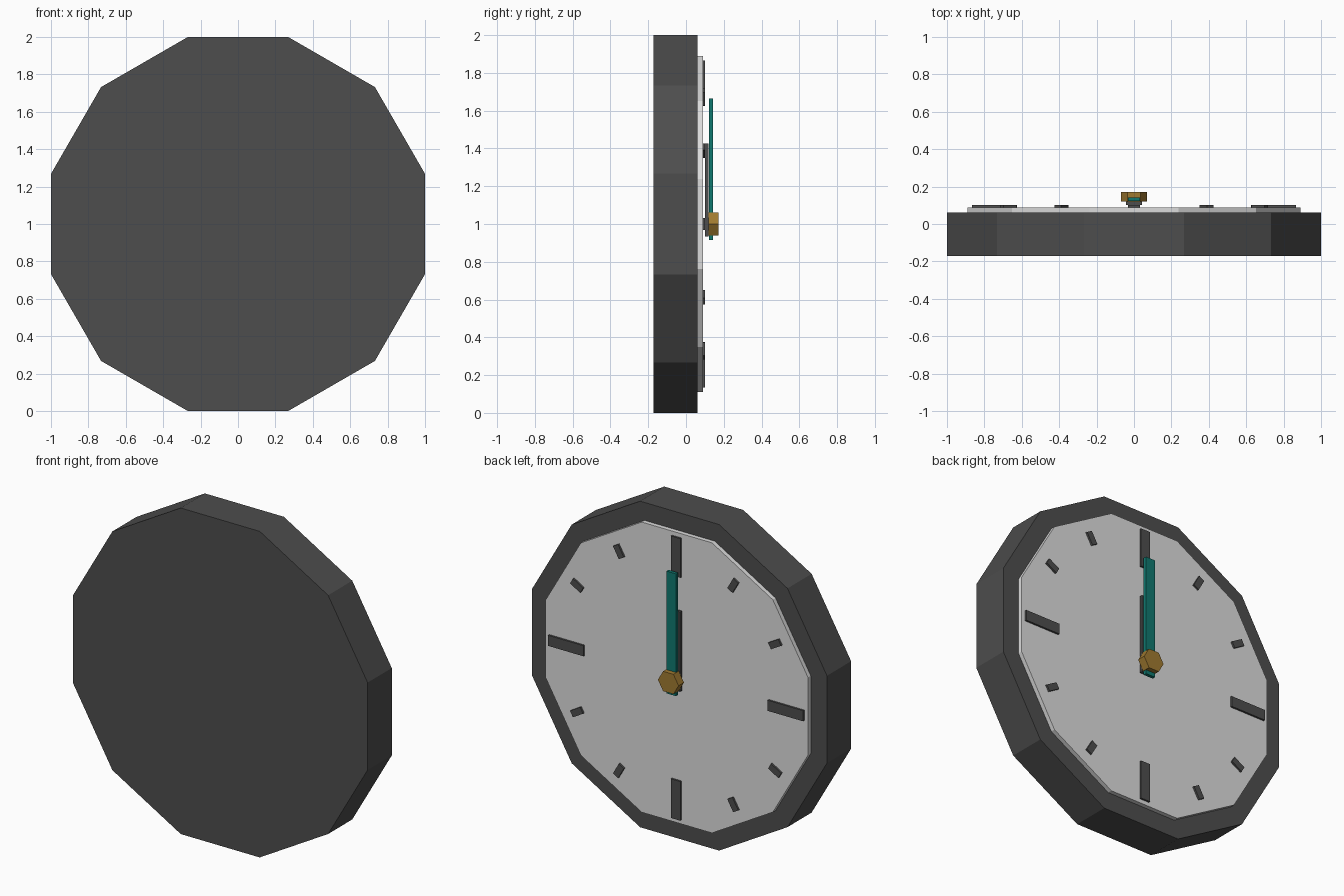
import bpy, bmesh, math
from mathutils import Matrix

if "Cube" in bpy.data.objects:
    bpy.data.objects.remove(bpy.data.objects["Cube"])


def material(name, rgb):
    m = bpy.data.materials.new(name)
    m.diffuse_color = (*rgb, 1)
    m.use_nodes = True
    m.node_tree.nodes["Principled BSDF"].inputs["Base Color"].default_value = m.diffuse_color
    return m


DARK = material("charcoal", (0.075, 0.075, 0.075))
PALE = material("pale grey", (0.72, 0.72, 0.72))
TEAL = material("teal", (0.005, 0.19, 0.16))
GOLD = material("brass", (0.35, 0.195, 0.03))
CENTRE = Matrix.Translation((0, 0, 1))


def finish(name, bm, mat):
    bmesh.ops.recalc_face_normals(bm, faces=bm.faces)
    mesh = bpy.data.meshes.new(name)
    bm.to_mesh(mesh)
    bm.free()
    mesh.materials.append(mat)
    ob = bpy.data.objects.new(name, mesh)
    bpy.context.collection.objects.link(ob)
    return ob


def prism(name, sides, radius, y0, y1, turn, mat):
    """Regular prism along y, centred on the clock axis."""
    bm = bmesh.new()
    ring = [(radius * math.cos(turn + math.tau * i / sides),
             radius * math.sin(turn + math.tau * i / sides)) for i in range(sides)]
    face = bm.faces.new([bm.verts.new((x, y0, 1 + z)) for x, z in ring])
    ext = bmesh.ops.extrude_face_region(bm, geom=[face], use_keep_orig=True)
    moved = [v for v in ext["geom"] if isinstance(v, bmesh.types.BMVert)]
    bmesh.ops.translate(bm, verts=moved, vec=(0, y1 - y0, 0))
    return finish(name, bm, mat)


def bar(name, width, r0, r1, y0, y1, mat, angle=0):
    """Flat bar from radius r0 to r1, turned around the clock axis."""
    bm = bmesh.new()
    bmesh.ops.create_cube(bm, size=1, matrix=(
        CENTRE @ Matrix.Rotation(angle, 4, 'Y')
        @ Matrix.Translation((0, (y0 + y1) / 2, (r0 + r1) / 2))
        @ Matrix.Diagonal((width, y1 - y0, r1 - r0, 1))))
    return finish(name, bm, mat)


# Twelve-sided case and dial plate
FLAT = 1 / math.cos(math.pi / 12)
prism("case", 12, FLAT, -0.172, 0.062, math.pi / 12, DARK)
prism("dial", 12, 0.89 * FLAT, 0.062, 0.089, math.pi / 12, PALE)

# Hour marks: long on the quarters, short between
for i in range(12):
    if i % 3 == 0:
        size = (0.065, 0.625, 0.865)
    else:
        size = (0.04, 0.736, 0.816)
    bar(f"hour_mark_{i}", *size, 0.085, 0.101, DARK, i * math.pi / 6)

# Hands and centre knob
bar("hour_hand", 0.085, -0.065, 0.425, 0.101, 0.12, DARK)
bar("minute_hand", 0.065, -0.085, 0.665, 0.123, 0.143, TEAL)
prism("spindle", 6, 0.03, 0.085, 0.13, 0, DARK)
prism("knob", 6, 0.07, 0.12, 0.172, 0, GOLD)
